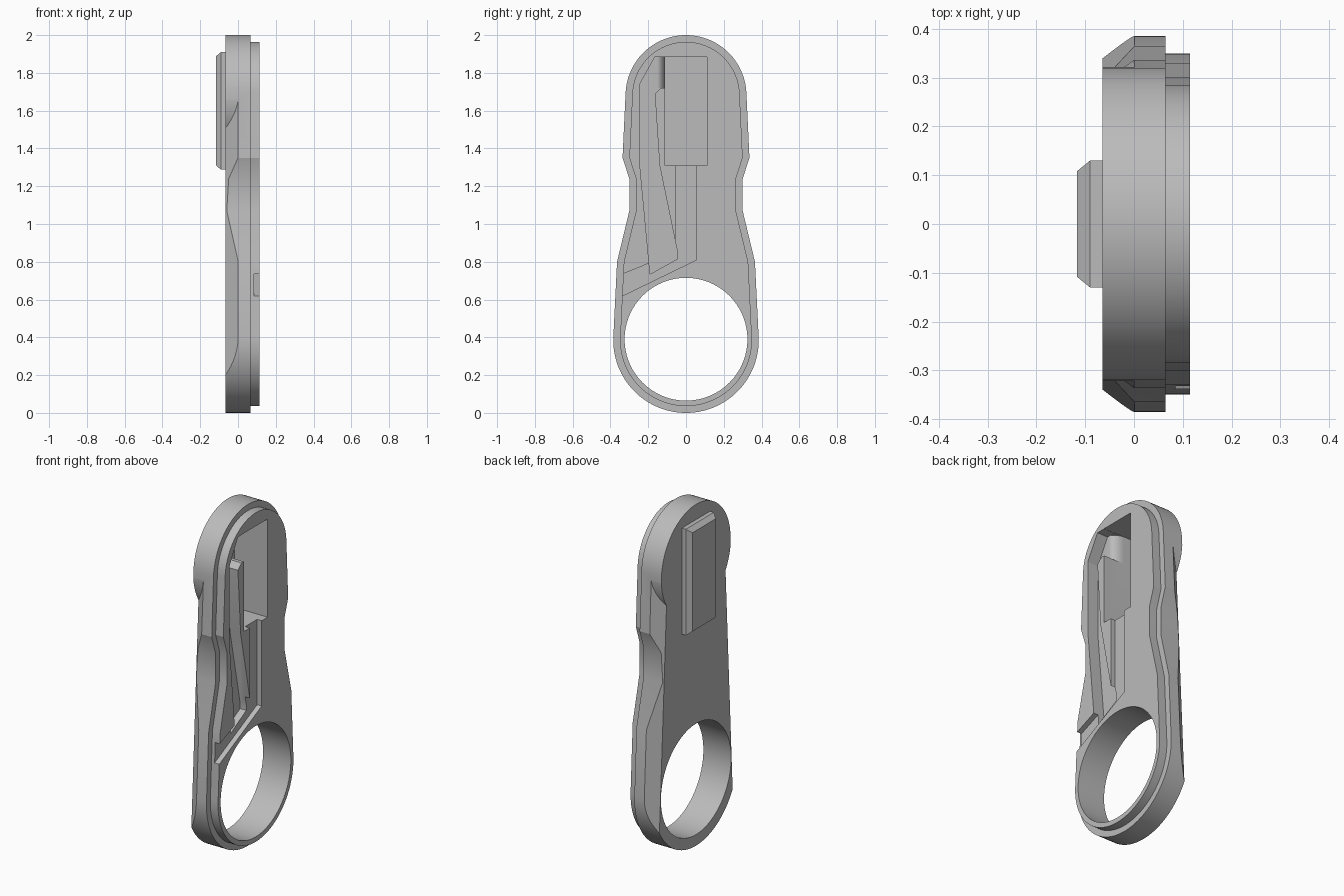
import bpy, bmesh, math
from mathutils import Vector

if "Cube" in bpy.data.objects:
    bpy.data.objects.remove(bpy.data.objects["Cube"], do_unlink=True)

grey = bpy.data.materials.new("plain grey")
grey.use_nodes = True
colour = (0.5, 0.5, 0.5, 1)
grey.diffuse_color = colour
grey.node_tree.nodes["Principled BSDF"].inputs["Base Color"].default_value = colour


def loft(name, start, end):
    """Solid between two matching rings of points."""
    bm = bmesh.new()
    a = [bm.verts.new(p) for p in start]
    b = [bm.verts.new(p) for p in end]
    bm.faces.new(a)
    bm.faces.new(b)
    for i in range(len(a)):
        j = (i + 1) % len(a)
        bm.faces.new((a[i], a[j], b[j], b[i]))
    bmesh.ops.recalc_face_normals(bm, faces=bm.faces)
    mesh = bpy.data.meshes.new(name)
    bm.to_mesh(mesh)
    bm.free()
    obj = bpy.data.objects.new(name, mesh)
    bpy.context.collection.objects.link(obj)
    mesh.materials.append(grey)
    return obj


def plate(name, outline, x0, x1):
    """Extrude a (y, z) outline along x."""
    return loft(name, [(x0, y, z) for y, z in outline],
                [(x1, y, z) for y, z in outline])


def combine(target, tool, operation):
    """Apply a boolean and remove the tool."""
    tool.hide_render = True
    mod = target.modifiers.new(operation, 'BOOLEAN')
    mod.operation = operation
    mod.solver = 'EXACT'
    mod.object = tool
    bpy.context.view_layer.objects.active = target
    bpy.ops.object.modifier_apply(modifier=mod.name)
    bpy.data.objects.remove(tool, do_unlink=True)


def arc(radius, z, first, last, steps):
    angles = [math.radians(first + (last - first) * i / steps) for i in range(steps + 1)]
    return [(radius * math.cos(a), z + radius * math.sin(a)) for a in angles]


HEAD_Z, HEAD_R = 1.68, 0.32
RING_Z, RING_R = 0.385, 0.385


def outline(inset):
    """Waisted outline: round head, notched sides, round lower ring."""
    waist = [(0.336, 1.35), (0.3, 1.24), (0.3, 1.07), (0.365, 0.8)]
    waist = [(y - inset, z) for y, z in waist]
    return (arc(HEAD_R - inset, HEAD_Z, 3, 177, 48)
            + [(-y, z) for y, z in waist]
            + arc(RING_R - inset, RING_Z, 177, 363, 56)
            + waist[::-1])


def circle(radius, z):
    return arc(radius, z, 0, 354, 59) if radius < 0.3 else arc(radius, z, 0, 356.25, 95)


# Main plate
body = plate("tool_body", outline(0), -0.065, 0.065)

# Sloped sides on the back face, stopped by the round head
for side in (1, -1):
    rings = []
    for z in (-0.1, 1.75):
        edge = RING_R - 0.0503 * (z - RING_Z)
        section = [(0.005, edge + 0.004), (-0.08, edge - 0.068),
                   (-0.08, edge + 0.2), (0.005, edge + 0.2)]
        rings.append([(x, side * y, z) for x, y in section])
    bevel = loft("side_bevel_cutter", *rings)
    combine(bevel, plate("head_keep", circle(0.322, HEAD_Z), -0.2, 0.2), 'DIFFERENCE')
    combine(body, bevel, 'DIFFERENCE')

# Raised layer on the pocket side
combine(body, plate("raised_face", outline(0.036), 0.03, 0.115), 'UNION')

# Chamfered housing on the back
def box_ring(x, y, z0, z1):
    return [(x, -y, z0), (x, y, z0), (x, y, z1), (x, -y, z1)]


housing = loft("back_housing", box_ring(-0.09, 0.13, 1.288, 1.91),
               box_ring(-0.04, 0.13, 1.288, 1.91))
cap = loft("housing_cap", box_ring(-0.117, 0.108, 1.31, 1.888),
           box_ring(-0.09, 0.13, 1.288, 1.91))
combine(housing, cap, 'UNION')
combine(body, housing, 'UNION')

# Finger hole
combine(body, plate("hole_cutter", circle(0.325, 0.39), -0.3, 0.3), 'DIFFERENCE')

# Deep pocket
combine(body, plate("pocket_cutter", [(-0.11, 1.31), (0.11, 1.31), (0.11, 1.885),
                                      (-0.11, 1.885)], -0.1, 0.3), 'DIFFERENCE')

# Lever groove beside the pocket, leaving a thin wall between them
groove = [(-0.165, 1.884), (-0.245, 1.74), (-0.245, 1.32), (-0.19, 0.735),
          (-0.045, 0.815), (-0.045, 0.85), (-0.14, 1.31), (-0.165, 1.69),
          (-0.1, 1.75), (-0.1, 1.884)]
combine(body, plate("groove_cutter", groove, 0.045, 0.3), 'DIFFERENCE')

# Rounded shoulder from the groove into the pocket
shoulder = [(0.2, -0.1), (0.2, -0.155)]
for i in range(9):
    a = math.radians(90 * i / 8)
    shoulder.append((-0.02 + 0.066 * math.cos(a), -0.155 + 0.045 * math.sin(a)))
shoulder.append((-0.02, -0.1))
combine(body, loft("shoulder_cutter", [(x, y, 1.72) for x, y in shoulder],
                   [(x, y, 1.883) for x, y in shoulder]), 'DIFFERENCE')

# Shallow channel running down from the pocket and out through the side
channel = [(-0.5, 0.54), (0.055, 0.81), (0.055, 1.33), (-0.055, 1.33),
           (-0.055, 0.85), (-0.5, 0.667)]
combine(body, plate("channel_cutter", channel, 0.085, 0.3), 'DIFFERENCE')

# Smooth curves with crisp edges
bpy.ops.object.select_all(action='DESELECT')
body.select_set(True)
bpy.context.view_layer.objects.active = body
bpy.ops.object.shade_smooth_by_angle(angle=math.radians(20))
